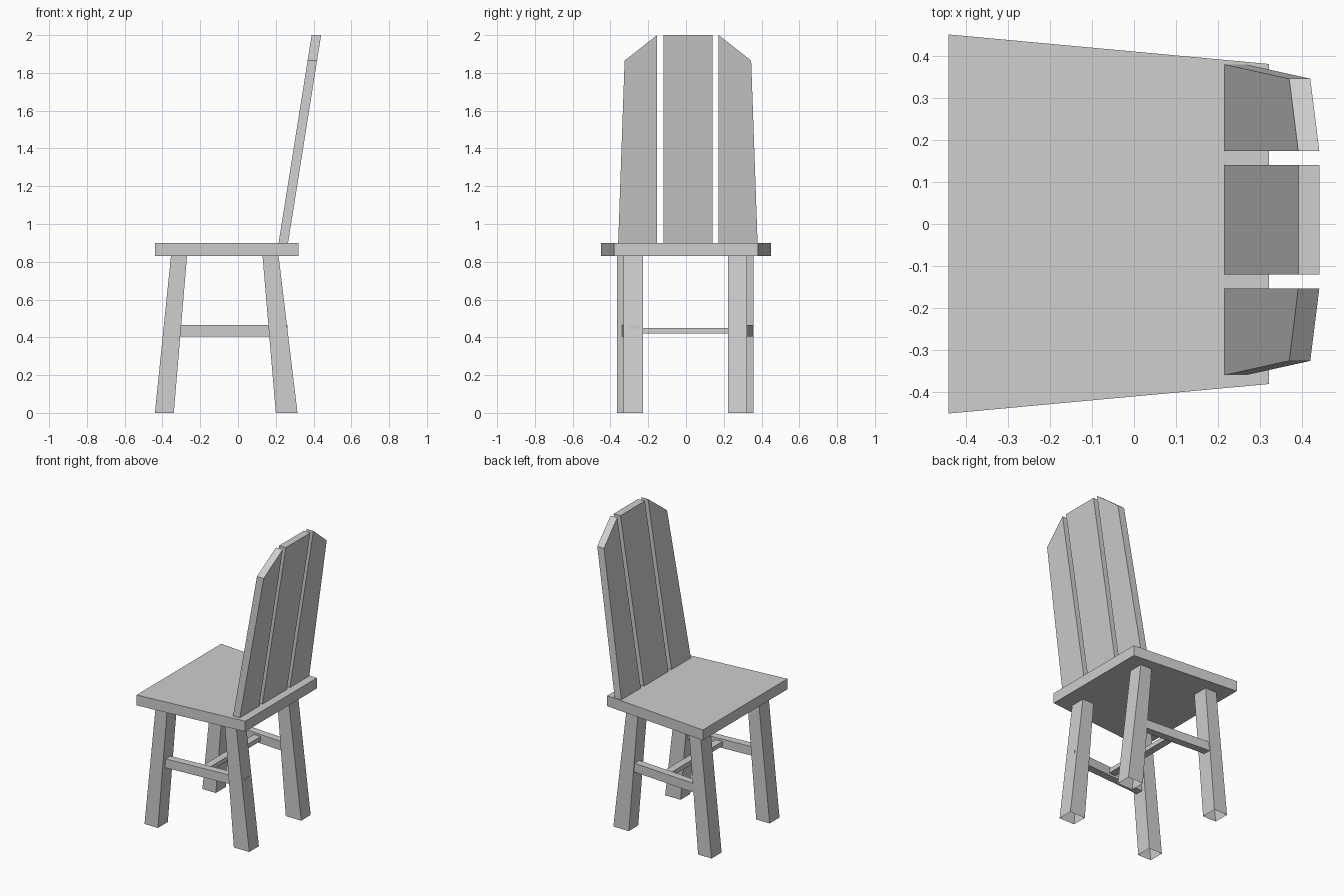
import bpy
import bmesh

cube = bpy.data.objects.get("Cube")
if cube:
    bpy.data.objects.remove(cube, do_unlink=True)

# One plain grey for the whole chair
grey = bpy.data.materials.new("plain_grey")
grey.use_nodes = True
grey.diffuse_color = (0.62, 0.62, 0.62, 1)
grey.node_tree.nodes["Principled BSDF"].inputs["Base Color"].default_value = grey.diffuse_color


def prism(name, ring_a, ring_b, capped=True):
    """Join two matching outlines with side faces, optionally closing the ends."""
    bm = bmesh.new()
    a = [bm.verts.new(p) for p in ring_a]
    b = [bm.verts.new(p) for p in ring_b]
    n = len(a)
    for i in range(n):
        j = (i + 1) % n
        bm.faces.new((a[i], a[j], b[j], b[i]))
    if capped:
        bm.faces.new(a[::-1])
        bm.faces.new(b)
    bmesh.ops.recalc_face_normals(bm, faces=bm.faces)
    mesh = bpy.data.meshes.new(name)
    bm.to_mesh(mesh)
    bm.free()
    mesh.materials.append(grey)
    obj = bpy.data.objects.new(name, mesh)
    bpy.context.collection.objects.link(obj)
    return obj


def rect(x0, x1, y0, y1, z):
    return [(x0, y0, z), (x1, y0, z), (x1, y1, z), (x0, y1, z)]


# Tapered seat, wider on the sitting edge
SEAT_LOW, SEAT_TOP = 0.83, 0.90
outline = [(-0.44, -0.45), (0.32, -0.38), (0.32, 0.38), (-0.44, 0.45)]
prism("seat", [(x, y, SEAT_LOW) for x, y in outline], [(x, y, SEAT_TOP) for x, y in outline])


# Leaning backrest slats, cut from outlines in y and z
def slat(name, profile):
    def lean(z):
        return 0.215 + 0.175 * (z - SEAT_TOP) / 1.1
    prism(name, [(lean(z), y, z) for y, z in profile],
          [(lean(z) + 0.05, y, z) for y, z in profile])


MID = 0.01
slat("middle_slat", [(MID - 0.13, SEAT_TOP), (MID + 0.13, SEAT_TOP), (MID + 0.13, 2), (MID - 0.13, 2)])
for label, s in (("near", -1), ("far", 1)):
    side = [(0.163, SEAT_TOP), (0.369, SEAT_TOP), (0.335, 1.865), (0.163, 2)]
    slat(label + "_side_slat", [(MID + s * y, z) for y, z in side])

# Splayed tapering legs, open at the ends
for label, y_front, y_back in (("near", (-0.365, -0.26), (-0.33, -0.228)),
                               ("far", (0.25, 0.357), (0.222, 0.322))):
    prism(label + "_seat_edge_leg", rect(-0.44, -0.34, *y_front, 0),
          rect(-0.355, -0.27, *y_front, SEAT_LOW), capped=False)
    prism(label + "_backrest_leg", rect(0.20, 0.315, *y_back, 0),
          rect(0.13, 0.215, *y_back, SEAT_LOW), capped=False)


# Side rails running between the legs, converging toward the backrest
def side_rail(name, x0, x1, y0, y1, width):
    plan = [(x0, y0), (x1, y1), (x1, y1 + width), (x0, y0 + width)]
    prism(name, [(x, y, 0.405) for x, y in plan], [(x, y, 0.465) for x, y in plan])


side_rail("near_side_rail", -0.35, 0.262, -0.342, -0.30, 0.05)
side_rail("far_side_rail", -0.35, 0.25, 0.355, 0.31, -0.05)

# Thin cross rail joining the side rails
prism("cross_rail", rect(-0.08, -0.03, -0.29, 0.30, 0.42), rect(-0.08, -0.03, -0.29, 0.30, 0.45))
